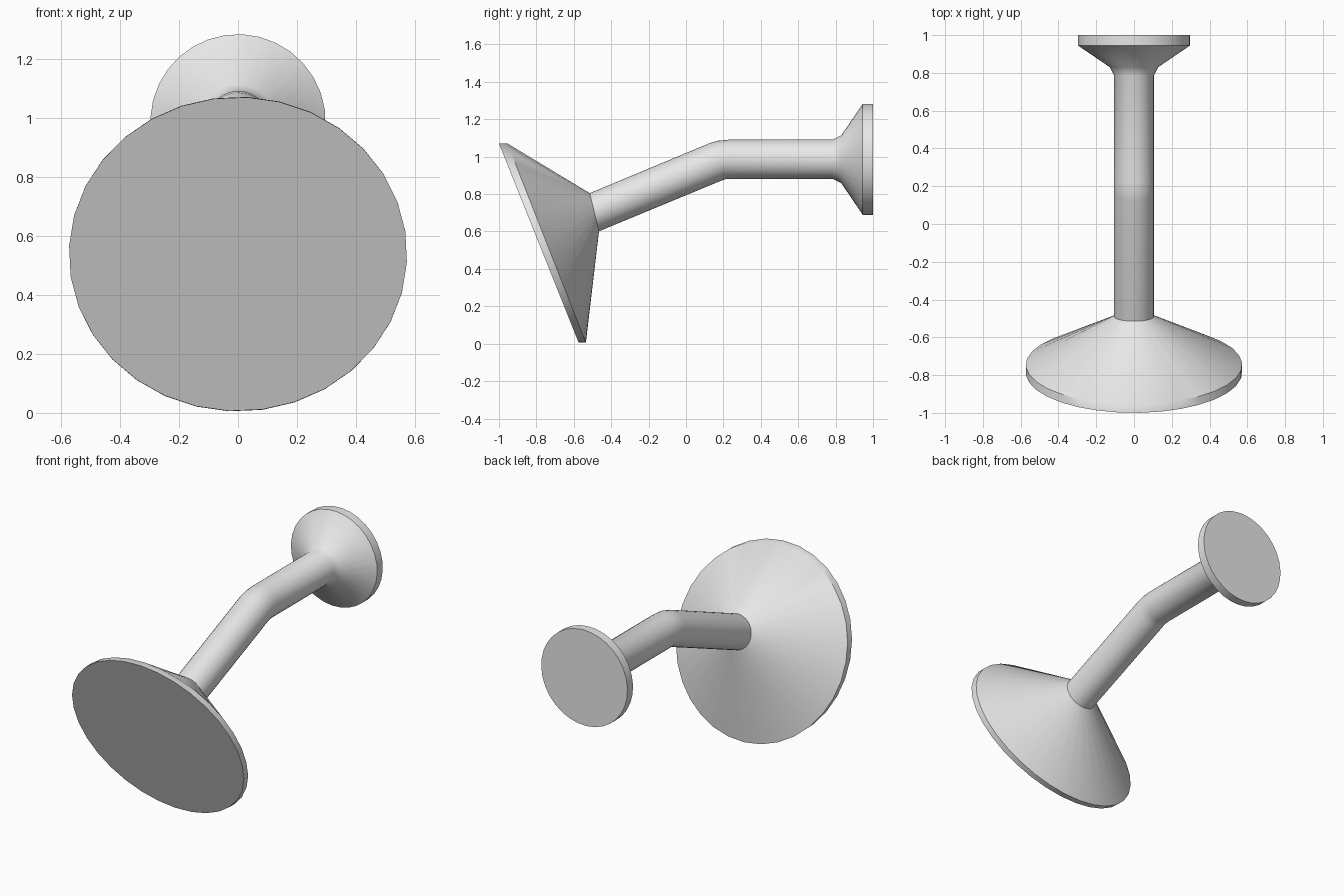
import bpy, bmesh, math

cube = bpy.data.objects.get("Cube")
if cube:
    bpy.data.objects.remove(cube)

SIDES = 32
TWIST = math.radians(3)

grey = bpy.data.materials.new("light_grey")
grey.use_nodes = True
colour = (0.8, 0.8, 0.8, 1)
grey.diffuse_color = colour
grey.node_tree.nodes["Principled BSDF"].inputs["Base Color"].default_value = colour


def lofted_part(name, stations, cap_start=False, cap_end=False):
    """Skin round rings; each station is (y, z, radius, tilt in degrees)."""
    bm = bmesh.new()
    rings = []
    for y, z, radius, tilt in stations:
        t = math.radians(tilt)
        ring = []
        for i in range(SIDES):
            a = TWIST + math.tau * i / SIDES
            up = radius * math.cos(a)
            ring.append(bm.verts.new((radius * math.sin(a),
                                      y - up * math.sin(t),
                                      z + up * math.cos(t))))
        rings.append(ring)
    for a, b in zip(rings, rings[1:]):
        for i in range(SIDES):
            j = (i + 1) % SIDES
            bm.faces.new((a[i], a[j], b[j], b[i]))
    if cap_start:
        bm.faces.new(rings[0])
    if cap_end:
        bm.faces.new(rings[-1])
    # Rings run from the wall (+y) forwards, so orient outwards by axis
    bmesh.ops.recalc_face_normals(bm, faces=bm.faces)
    mesh = bpy.data.meshes.new(name)
    bm.to_mesh(mesh)
    bm.free()
    mesh.materials.append(grey)
    obj = bpy.data.objects.new(name, mesh)
    bpy.context.collection.objects.link(obj)
    bpy.ops.object.select_all(action="DESELECT")
    obj.select_set(True)
    bpy.context.view_layer.objects.active = obj
    bpy.ops.object.shade_smooth_by_angle(angle=math.radians(35))
    return obj


ARM = 0.105
AXIS_Z = 0.986
neck = (-0.49, 0.703, ARM, 13.7)

# Wall flange flowing into the bent arm
lofted_part("wall_flange_and_arm", [
    (1.0, AXIS_Z, 0.297, 0),
    (0.945, AXIS_Z, 0.297, 0),
    (0.83, AXIS_Z, 0.128, 0),
    (0.785, AXIS_Z, ARM, 0),
    (0.23, AXIS_Z, ARM, 0),
    (0.19, 0.982, ARM, 11),
    (0.155, 0.971, ARM, 18),
    neck,
], cap_start=True)

# Tilted conical shower head with a thin rim and flat face
lofted_part("shower_head", [
    neck,
    (-0.745, 0.538, 0.573, 21.5),
    (-0.787, 0.538, 0.573, 21.8),
], cap_end=True)
